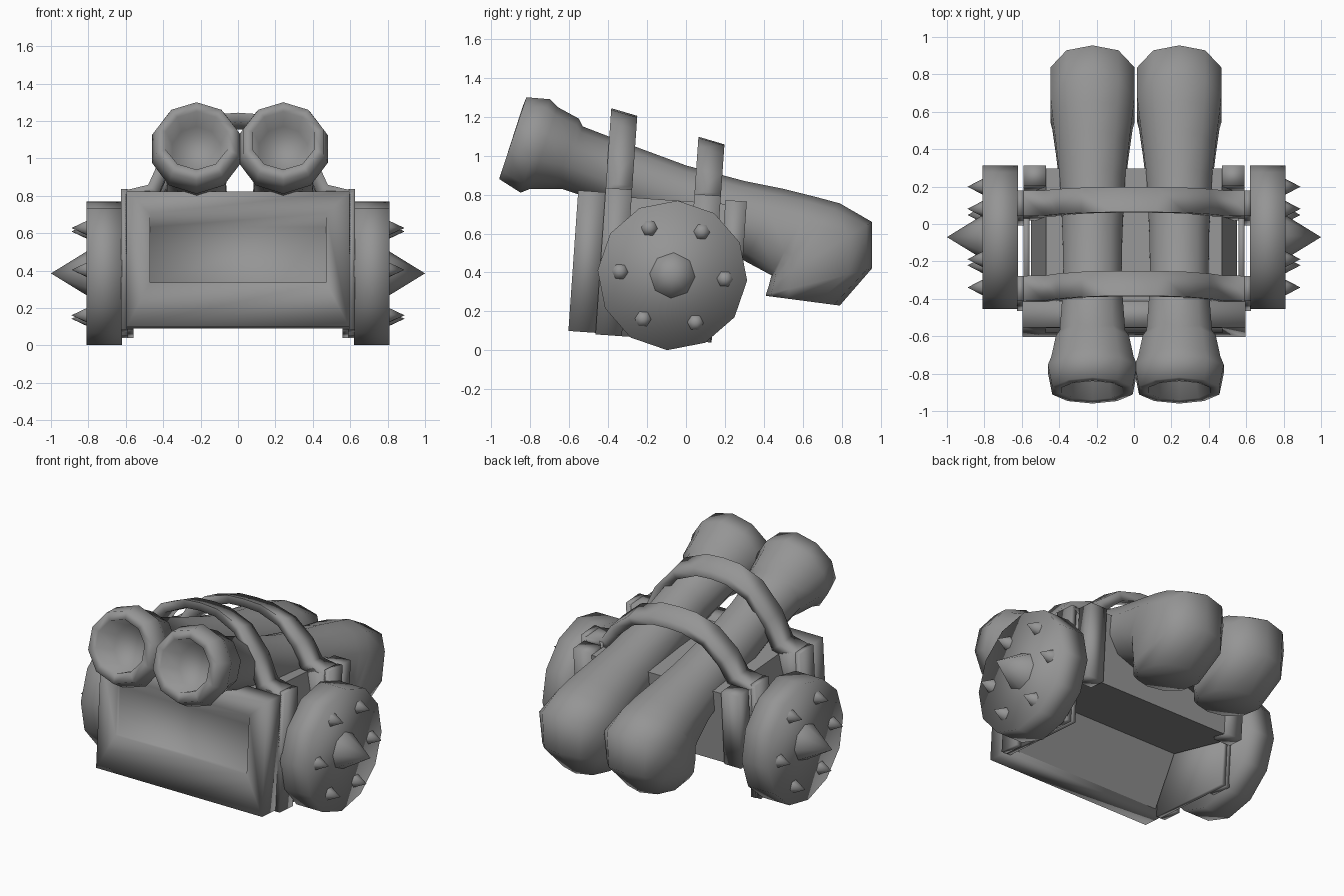
import bpy, bmesh
from math import sin, cos, pi, radians, copysign
from mathutils import Matrix, Vector

if "Cube" in bpy.data.objects:
    bpy.data.objects.remove(bpy.data.objects["Cube"])

grey = bpy.data.materials.new("steel_grey")
grey.use_nodes = True
COLOUR = (0.3, 0.3, 0.3, 1)
grey.diffuse_color = COLOUR
grey.node_tree.nodes["Principled BSDF"].inputs["Base Color"].default_value = COLOUR

# the chassis leans back slightly around the wheel hub
HUB = Vector((0, -0.07, 0.385))
LEAN = (Matrix.Translation(HUB) @ Matrix.Rotation(radians(-4), 4, 'X')
        @ Matrix.Translation(-HUB))


def finish(name, bm, angle, lean=True):
    """Turn a bmesh into a shaded, coloured object."""
    bmesh.ops.recalc_face_normals(bm, faces=bm.faces)
    if lean:
        bm.transform(LEAN)
    mesh = bpy.data.meshes.new(name)
    bm.to_mesh(mesh)
    bm.free()
    mesh.materials.append(grey)
    ob = bpy.data.objects.new(name, mesh)
    bpy.context.collection.objects.link(ob)
    bpy.ops.object.select_all(action='DESELECT')
    ob.select_set(True)
    bpy.context.view_layer.objects.active = ob
    bpy.ops.object.shade_smooth_by_angle(angle=radians(angle))


def loft(name, rings, angle=40, lean=True, caps=True):
    """Skin a list of closed rings, capping the ends unless told otherwise."""
    bm = bmesh.new()
    loops = [[bm.verts.new(p) for p in ring] for ring in rings]
    n = len(loops[0])
    for a, b in zip(loops, loops[1:]):
        for i in range(n):
            j = (i + 1) % n
            bm.faces.new((a[i], a[j], b[j], b[i]))
    if caps:
        bm.faces.new(loops[0])
        bm.faces.new(loops[-1])
    finish(name, bm, angle, lean)


def box(name, xs, y, z):
    corners = ((y[0], z[0]), (y[1], z[0]), (y[1], z[1]), (y[0], z[1]))
    loft(name, [[(x, b, c) for b, c in corners] for x in xs], 100)


def cone(name, side, centre, r1, r2, x0, x1, sides, angle):
    """Cylinder or cone pointing outwards along x."""
    bm = bmesh.new()
    bmesh.ops.create_cone(bm, cap_ends=True, segments=sides, radius1=r1, radius2=r2,
                          depth=x1 - x0)
    bm.transform(Matrix.Translation((side * (x0 + x1) / 2, *centre))
                 @ Matrix.Rotation(side * pi / 2, 4, 'Y'))
    finish(name, bm, angle)


# front panel with a shallow recessed window, sloping in from the top
def rect(hx, z0, z1, y):
    return [(-hx, y, z0), (hx, y, z0), (hx, y, z1), (-hx, y, z1)]


loft("front_panel", [rect(0.595, 0.063, 0.787, -0.44), rect(0.595, 0.063, 0.787, -0.583),
                     rect(0.47, 0.30, 0.67, -0.578), rect(0.47, 0.30, 0.60, -0.55)], 100)

# body: underside rises behind the panel, sides taper in towards the top
profile = [(0.47, -0.45, 0.77), (0.55, -0.45, 0.08), (0.55, -0.29, 0.41),
           (0.55, 0.27, 0.31), (0.47, 0.27, 0.77)]    # (half width, y, z)
loft("body", [[(side * x, y, z) for x, y, z in profile] for side in (-1, 1)])


# straps arching over the barrels
def strap(name, y, peak):
    base = 0.80
    half = [(0.62, 0), (0.48, 0.08), (0.41, 0.45), (0.28, 0.82), (0.12, 0.98)]
    path = half + [(0, 1)] + [(-x, h) for x, h in reversed(half)]
    rings = []
    for x, h in path:
        z = base + h * (peak - base)
        tilt = 0.015 * h
        ix, iz = x * 0.88, z - 0.05
        rings.append([(x, y - 0.068, z + tilt), (x, y + 0.068, z - tilt),
                      (ix, y + 0.068, iz - tilt), (ix, y - 0.068, iz + tilt)])
    loft(name, rings, 100, caps=False)


strap("front_strap", -0.375, 1.205)
strap("rear_strap", 0.082, 1.09)

SPIKES = 6
for side, label in ((1, "left"), (-1, "right")):
    def span(a, b):
        return side * a, side * b

    # side plate, strap posts and their brackets
    box(label + "_side_plate", span(0.56, 0.59), (-0.44, 0.155), (0.055, 0.60))
    for post, y in (("front", -0.375), ("rear", 0.082)):
        band = (y - 0.068, y + 0.068)
        box(f"{label}_{post}_post", span(0.59, 0.625), band, (0.055, 0.81))
        box(f"{label}_{post}_bracket", span(0.47, 0.60), band, (0.46, 0.80))
    box(label + "_corner_post", span(0.47, 0.59), (0.175, 0.285), (0.31, 0.79))

    # spiked wheel
    hub = (HUB.y, HUB.z)
    cone(label + "_wheel", side, hub, 0.385, 0.385, 0.62, 0.81, 12, 100)
    cone(label + "_hub_spike", side, hub, 0.117, 0, 0.81, 1.0, 8, 60)
    for i in range(SPIKES):
        a = radians(60) + i * 2 * pi / SPIKES
        spot = (HUB.y + 0.27 * cos(a), HUB.z + 0.27 * sin(a))
        cone(f"{label}_spike_{i + 1}", side, spot, 0.042, 0, 0.81, 0.89, 6, 80)

    # barrel: each ring spans an upper and a lower (y, z) point, with a half width
    sections = [
        ((-0.70, 1.17), (-0.80, 0.90), 0.13),
        ((-0.84, 1.25), (-0.94, 0.94), 0.165),
        ((-0.82, 1.30), (-0.96, 0.88), 0.215),
        ((-0.70, 1.29), (-0.85, 0.81), 0.238),
        ((-0.66, 1.25), (-0.80, 0.83), 0.22),
        ((-0.55, 1.19), (-0.68, 0.83), 0.195),
        ((-0.53, 1.15), (-0.64, 0.83), 0.175),
        ((-0.27, 1.05), (-0.37, 0.74), 0.155),
        ((0.0, 0.95), (-0.09, 0.62), 0.16),
        ((0.30, 0.87), (0.16, 0.53), 0.175),
        ((0.50, 0.83), (0.30, 0.46), 0.195),
        ((0.66, 0.79), (0.44, 0.385), 0.215),
        ((0.79, 0.755), (0.435, 0.37), 0.225),
        ((0.955, 0.66), (0.425, 0.33), 0.225),
        ((0.955, 0.42), (0.41, 0.285), 0.205),
        ((0.79, 0.23), (0.41, 0.28), 0.17)]
    rings = []
    for top, low, hw in sections:
        mid = [(p + q) / 2 for p, q in zip(top, low)]
        arm = [(p - q) / 2 for p, q in zip(top, low)]
        square = 0.5 if top[0] > 0.9 else 0.8 if top[0] > 0.6 else 1.0   # boxier elbow
        ring = []
        for i in range(10):
            t = i * pi / 5
            c = copysign(abs(cos(t)) ** square, cos(t))
            ring.append((0.01 + side * 0.232 + hw * sin(t) / sin(2 * pi / 5),
                         mid[0] + arm[0] * c, mid[1] + arm[1] * c))
        rings.append(ring)
    loft(label + "_barrel", rings, 110, lean=False)
